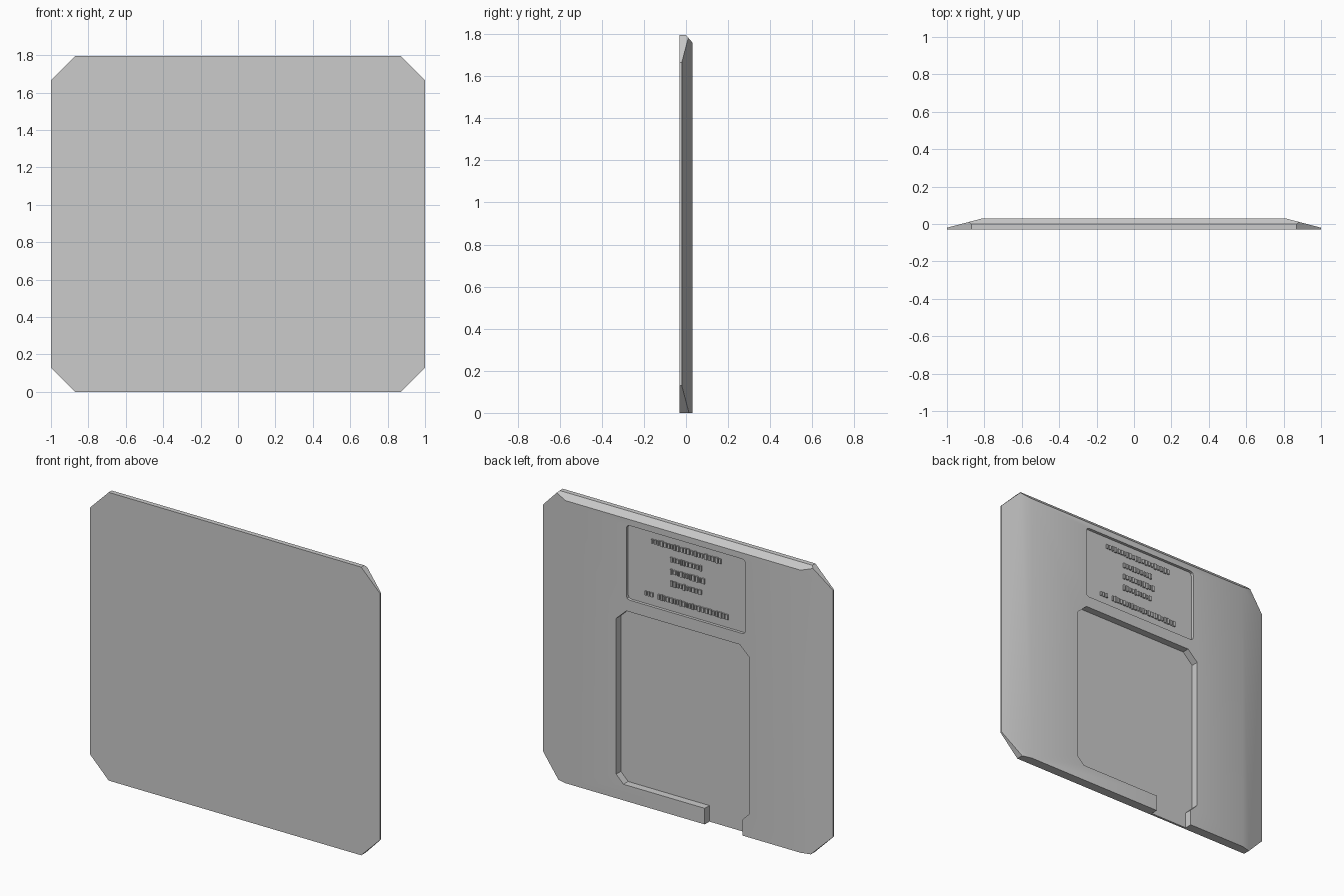
import bpy
import bmesh
import random
from math import radians
from mathutils import Vector

random.seed(4)
default = bpy.data.objects.get("Cube")
if default:
    bpy.data.objects.remove(default, do_unlink=True)

FRONT, BACK, TOP = -0.03, 0.03, 1.795
SLOT_FLOOR, LABEL_FLOOR = -0.016, 0.012

grey = bpy.data.materials.new("plastic_grey")
grey.use_nodes = True
colour = (0.6, 0.6, 0.6, 1)
grey.diffuse_color = colour
grey.node_tree.nodes["Principled BSDF"].inputs["Base Color"].default_value = colour


def make_object(name, bm):
    bmesh.ops.recalc_face_normals(bm, faces=bm.faces)
    mesh = bpy.data.meshes.new(name)
    bm.to_mesh(mesh)
    bm.free()
    mesh.materials.append(grey)
    obj = bpy.data.objects.new(name, mesh)
    bpy.context.collection.objects.link(obj)
    return obj


def add_prism(bm, points, direction):
    """Extrude a closed outline along a direction."""
    face = bm.faces.new([bm.verts.new(p) for p in points])
    out = bmesh.ops.extrude_face_region(bm, geom=[face])
    moved = [v for v in out["geom"] if isinstance(v, bmesh.types.BMVert)]
    bmesh.ops.translate(bm, verts=moved, vec=direction)


def slice_off(bm, point, normal):
    """Remove everything on the normal side of a plane and cap the cut."""
    geom = bm.verts[:] + bm.edges[:] + bm.faces[:]
    cut = bmesh.ops.bisect_plane(bm, geom=geom, plane_co=point,
                                 plane_no=Vector(normal).normalized(), clear_outer=True)
    edges = [e for e in cut["geom_cut"] if isinstance(e, bmesh.types.BMEdge)]
    bmesh.ops.contextual_create(bm, geom=edges)


def carve(target, name, outline, floor):
    """Cut an x-z outline into the back, down to the given depth."""
    bm = bmesh.new()
    add_prism(bm, [(x, floor, z) for x, z in outline], (0, 0.1, 0))
    cutter = make_object(name, bm)
    cutter.hide_render = True
    mod = target.modifiers.new(name, "BOOLEAN")
    mod.operation = "DIFFERENCE"
    mod.solver = "EXACT"
    mod.object = cutter
    bpy.context.view_layer.objects.active = target
    bpy.ops.object.modifier_apply(modifier=mod.name)
    bpy.data.objects.remove(cutter, do_unlink=True)


# Shell: flat front, thin tapering sides, clipped corners, sloped top edge
half = [(1, FRONT), (1, -0.02), (0.81, BACK)]
section = half + [(-x, y) for x, y in reversed(half)]
bm = bmesh.new()
add_prism(bm, [(x, y, 0) for x, y in section], (0, 0, TOP))
for side in (-1, 1):
    slice_off(bm, (side * 0.87, 0, 0), (side, 0, -1))
    slice_off(bm, (side * 0.87, 0, TOP), (side, 0, 1))
slice_off(bm, (0, 0, TOP), (0, 0.035, 0.03))
shell = make_object("shell", bm)

# Sliding-cover recess with a notch open at the bottom edge
slot = [(-0.41, -0.05), (-0.15, -0.05), (-0.15, 0.1), (0.41, 0.1),
        (0.46, 0.15), (0.46, 1.12), (0.39, 1.185), (-0.39, 1.185),
        (-0.46, 1.12), (-0.46, 0.15), (-0.41, 0.1)]
carve(shell, "cover_recess", slot, SLOT_FLOOR)

# Label recess with softened corners
lx, lz, w, h, r = -0.02, 1.49, 0.41, 0.232, 0.02
corner = [(w, h - r), (w - r * 0.3, h - r * 0.3), (w - r, h)]
label = []
for sx, sz in ((1, 1), (-1, 1), (-1, -1), (1, -1)):
    pts = [(lx + sx * x, lz + sz * z) for x, z in corner]
    label += pts if sx * sz > 0 else pts[::-1]
carve(shell, "label_recess", label, LABEL_FLOOR)

# Rows of small plain raised ribs on the label floor
bm = bmesh.new()
rows = [(0.245, -0.245, 1.66), (0.115, -0.115, 1.58), (0.115, -0.115, 1.505),
        (0.115, -0.115, 1.43), (0.29, 0.23, 1.325), (0.2, -0.29, 1.325)]
for left, right, z in rows:
    x = lx + left
    while x > lx + right + 0.01:
        rib = random.uniform(0.009, 0.018)
        tall = random.uniform(0.024, 0.036)
        outline = [(x, z - tall / 2), (x - rib, z - tall / 2),
                   (x - rib, z + tall / 2), (x, z + tall / 2)]
        add_prism(bm, [(px, LABEL_FLOOR - 0.002, pz) for px, pz in outline], (0, 0.012, 0))
        x -= rib + 0.009
make_object("label_ribs", bm)

# Soft shading over the shallow side tapers
bpy.ops.object.select_all(action="DESELECT")
shell.select_set(True)
bpy.context.view_layer.objects.active = shell
bpy.ops.object.shade_smooth_by_angle(angle=radians(30))
